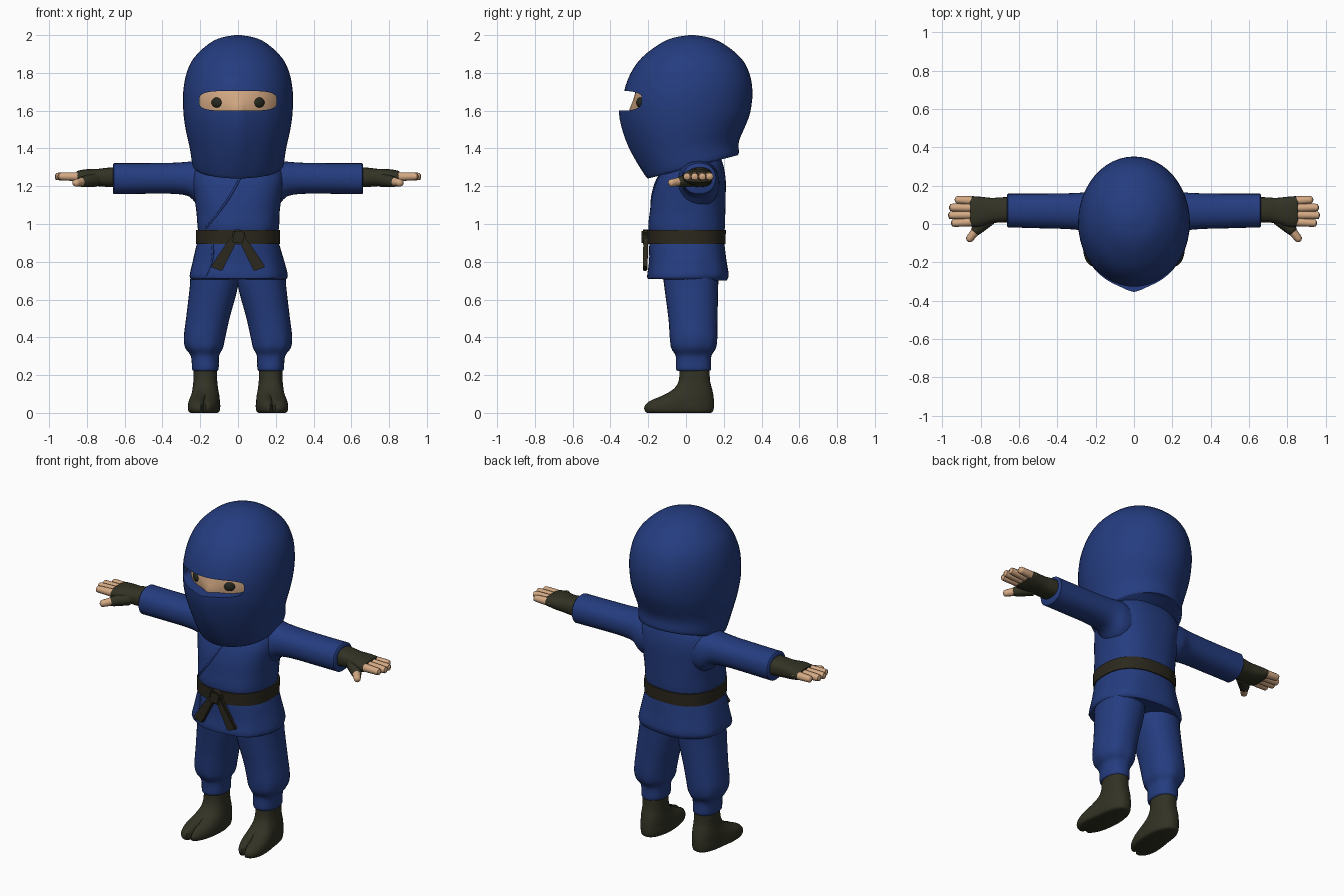
import bpy, bmesh, math
from mathutils import Vector

if "Cube" in bpy.data.objects:
    bpy.data.objects.remove(bpy.data.objects["Cube"])


def material(name, rgb):
    m = bpy.data.materials.new(name)
    m.diffuse_color = (*rgb, 1)
    m.use_nodes = True
    m.node_tree.nodes["Principled BSDF"].inputs["Base Color"].default_value = m.diffuse_color
    return m


BLUE = material("blue_cloth", (0.018, 0.046, 0.215))
OLIVE = material("dark_olive", (0.032, 0.032, 0.018))
BELT = material("belt_brown", (0.024, 0.021, 0.012))
SKIN = material("skin", (0.66, 0.40, 0.23))
EYE = material("eye_dark", (0.02, 0.023, 0.014))


def finish(name, bm, mat, mirror=False, angle=50):
    bmesh.ops.recalc_face_normals(bm, faces=bm.faces)
    me = bpy.data.meshes.new(name)
    bm.to_mesh(me)
    bm.free()
    me.materials.append(mat)
    ob = bpy.data.objects.new(name, me)
    bpy.context.collection.objects.link(ob)
    smooth(ob, angle)
    if mirror:
        ob.modifiers.new("mirror", "MIRROR")
    return ob


def smooth(ob, angle=50):
    bpy.ops.object.select_all(action="DESELECT")
    bpy.context.view_layer.objects.active = ob
    ob.select_set(True)
    bpy.ops.object.shade_smooth_by_angle(angle=math.radians(angle))


def spline(rows, steps):
    """Catmull-Rom interpolation between section rows."""
    out = []
    for i in range(len(rows) - 1):
        p = [rows[max(i - 1, 0)], rows[i], rows[i + 1], rows[min(i + 2, len(rows) - 1)]]
        for k in range(steps):
            t = k / steps
            out.append([0.5 * (2 * b + (c - a) * t + (2 * a - 5 * b + 4 * c - d) * t * t
                               + (3 * b - a - 3 * c + d) * t ** 3) for a, b, c, d in zip(*p)])
    return out + [list(rows[-1])]


def loft(rows, n=32, axis="z", power=2.0, steps=3):
    """Rows: position, centre u, centre v, radius u, radius v, tilt, waviness."""
    bm = bmesh.new()
    rows = [tuple(r) + (0,) * (7 - len(r)) for r in rows]
    rings = []
    for t, cu, cv, ru, rv, tilt, wave in spline(rows, steps):
        ring = []
        for i in range(n):
            a = 2 * math.pi * i / n
            c, s = math.cos(a), math.sin(a)
            f = 1 + wave * math.cos(7 * a)
            u = cu + f * ru * math.copysign(abs(c) ** (2 / power), c)
            v = cv + f * rv * math.copysign(abs(s) ** (2 / power), s)
            ring.append(bm.verts.new((u, v, t + tilt * v) if axis == "z" else (t, u, v)))
        rings.append(ring)
    for a, b in zip(rings, rings[1:]):
        for i in range(n):
            j = (i + 1) % n
            bm.faces.new((a[i], a[j], b[j], b[i]))
    bm.faces.new(rings[0])
    bm.faces.new(rings[-1])
    return bm


def finger(name, p, q, r1, r2, mat):
    p, q = Vector(p), Vector(q)
    d = q - p
    L = d.length
    bm = loft([(0, 0, 0, r1, r1), (L - r2, 0, 0, r2, r2), (L - 0.3 * r2, 0, 0, 0.75 * r2, 0.75 * r2),
               (L, 0, 0, 0.2 * r2, 0.2 * r2)], n=12, steps=2)
    rot = d.to_track_quat("Z", "Y")
    for v in bm.verts:
        v.co = p + rot @ v.co
    return finish(name, bm, mat, True, 70)


def prism(outline, y0, y1):
    """Extrude an xz outline along y."""
    bm = bmesh.new()
    f = bm.faces.new([bm.verts.new((x, y0, z)) for x, z in outline])
    r = bmesh.ops.extrude_face_region(bm, geom=[f])
    bmesh.ops.translate(bm, vec=(0, y1 - y0, 0),
                        verts=[g for g in r["geom"] if isinstance(g, bmesh.types.BMVert)])
    return bm


# Hood: front and back extents per height, slanted lower rim
hood_rows = [(z, 0, (f + b) / 2, rx, (b - f) / 2, tilt) for z, f, b, rx, tilt in [
    (1.293, -0.20, 0.275, 0.232, 0.26), (1.31, -0.213, 0.28, 0.242, 0.25),
    (1.40, -0.268, 0.28, 0.255, 0.13), (1.50, -0.315, 0.31, 0.277, 0.03),
    (1.59, -0.335, 0.34, 0.289, 0), (1.70, -0.328, 0.352, 0.29, 0), (1.80, -0.292, 0.335, 0.272, 0),
    (1.88, -0.235, 0.29, 0.233, 0), (1.95, -0.145, 0.205, 0.16, 0),
    (1.985, -0.07, 0.13, 0.095, 0), (2.0, 0.015, 0.045, 0.015, 0)]]
bm = loft(hood_rows, n=48)
for v in bm.verts:  # mask ridge over the nose
    if v.co.y < -0.15 and v.co.z < 1.66:
        v.co.y -= 0.02 * math.exp(-(v.co.x / 0.05) ** 2) * min(1, (v.co.z - 1.22) / 0.2)
hood = finish("hood", bm, BLUE)

# Eye opening
outline = []
for i in range(48):
    a = 2 * math.pi * i / 48
    c, s = math.cos(a), math.sin(a)
    outline.append((0.205 * math.copysign(abs(c) ** 0.45, c),
                    1.652 + 0.052 * math.copysign(abs(s) ** 0.6, s)))
cutter = finish("opening_cutter", prism(outline, -0.6, -0.08), BLUE)
cutter.hide_render = True
mod = hood.modifiers.new("opening", "BOOLEAN")
mod.operation, mod.object, mod.solver = "DIFFERENCE", cutter, "EXACT"
bpy.context.view_layer.objects.active = hood
bpy.ops.object.modifier_apply(modifier="opening")
bpy.data.objects.remove(cutter)
smooth(hood, 40)

# Face with nose bridge, and eyes
bm = bmesh.new()
bmesh.ops.create_uvsphere(bm, u_segments=48, v_segments=24, radius=1)
for v in bm.verts:
    v.co = Vector((v.co.x * 0.255, v.co.y * 0.275, v.co.z * 0.26 + 1.64))
    if v.co.y < -0.1:
        v.co.y -= 0.03 * math.exp(-(v.co.x / 0.03) ** 2 - ((v.co.z - 1.59) / 0.05) ** 2)
finish("face", bm, SKIN)
bm = bmesh.new()
bmesh.ops.create_uvsphere(bm, u_segments=20, v_segments=12, radius=1)
for v in bm.verts:
    v.co = Vector((v.co.x * 0.027 + 0.113, v.co.y * 0.018 - 0.242 + v.co.x * 0.012, v.co.z * 0.027 + 1.643))
finish("eyes", bm, EYE, True)

# Jacket with flared skirt
jacket = finish("jacket", loft([
    (0.705, 0, 0.01, 0.245, 0.205, -0.02, 0.01), (0.725, 0, 0.01, 0.26, 0.215, 0.02, 0.015),
    (0.80, 0, 0.01, 0.243, 0.205, 0, 0.012), (0.88, 0, 0.005, 0.222, 0.2),
    (0.93, 0, 0.005, 0.208, 0.195), (0.985, 0, 0.003, 0.216, 0.203, 0, 0.008),
    (1.06, 0, 0.008, 0.22, 0.2), (1.15, 0, 0.015, 0.232, 0.195), (1.24, 0, 0.03, 0.245, 0.18),
    (1.32, 0, 0.05, 0.225, 0.145), (1.38, 0, 0.06, 0.14, 0.11)], n=48, power=2.4), BLUE)

# Jacket overlap seam laid on the cloth
bpy.context.view_layer.update()
for name, ends in (("lapel_seam", ((0.02, 1.26), (-0.17, 0.98))), ("skirt_seam", ((-0.135, 0.89), (-0.17, 0.73)))):
    pts = []
    for i in range(13):
        t = i / 12
        x, z = [a + (b - a) * t for a, b in zip(*ends)]
        hit, loc, nor, _ = jacket.ray_cast((x + 0.015 * math.sin(math.pi * t), -1, z), (0, 1, 0))
        if hit:
            pts.append(loc)
    cu = bpy.data.curves.new(name, "CURVE")
    cu.dimensions, cu.bevel_depth, cu.bevel_resolution = "3D", 0.006, 2
    sp = cu.splines.new("POLY")
    sp.points.add(len(pts) - 1)
    for p, co in zip(sp.points, pts):
        p.co = (*co, 1)
    cu.materials.append(BLUE)
    bpy.context.collection.objects.link(bpy.data.objects.new(name, cu))

# Belt, knot and hanging ends
finish("belt", loft([(0.892, 0, 0.004, 0.205, 0.19), (0.894, 0, 0.004, 0.222, 0.205),
                     (0.93, 0, 0.004, 0.223, 0.206), (0.968, 0, 0.003, 0.222, 0.208),
                     (0.97, 0, 0.003, 0.2, 0.19)], n=48, power=2.4, steps=1), BELT)
bm = prism([(-0.04, 0.895), (0.03, 0.89), (0.043, 0.95), (0.02, 0.97), (-0.025, 0.97)], -0.235, -0.19)
bmesh.ops.bevel(bm, geom=bm.edges[:], offset=0.008, segments=2, affect="EDGES")
finish("belt_knot", bm, BELT)
bm = prism([(-0.005, 0.93), (0.04, 0.93), (0.145, 0.773), (0.085, 0.75)], -0.225, -0.2)
for v in bm.verts:  # ends follow the skirt
    v.co.y -= 0.004 if v.co.z < 0.8 else 0
bmesh.ops.bevel(bm, geom=bm.edges[:], offset=0.005, segments=2, affect="EDGES")
finish("belt_ends", bm, BELT, True)

# Sleeves
finish("sleeves", loft([
    (0.08, 0.06, 1.21, 0.11, 0.12), (0.20, 0.065, 1.215, 0.112, 0.122), (0.26, 0.065, 1.238, 0.1, 0.092),
    (0.35, 0.067, 1.242, 0.093, 0.082), (0.50, 0.068, 1.241, 0.09, 0.081), (0.64, 0.07, 1.24, 0.088, 0.082),
    (0.657, 0.07, 1.24, 0.088, 0.082), (0.663, 0.07, 1.24, 0.08, 0.074)], axis="x", power=2.2), BLUE, True)

# Fingerless gloves, fingers and thumbs
finish("gloves", loft([
    (0.62, 0.075, 1.248, 0.066, 0.055), (0.70, 0.073, 1.247, 0.066, 0.05), (0.74, 0.07, 1.246, 0.066, 0.046),
    (0.80, 0.064, 1.248, 0.078, 0.042), (0.84, 0.065, 1.25, 0.08, 0.034), (0.855, 0.066, 1.25, 0.077, 0.028)],
    n=24, axis="x", power=2.5), OLIVE, True)
for i, tip in enumerate((0.955, 0.97, 0.965, 0.935)):
    finger("finger_%d" % (i + 1), (0.82, 0.012 + 0.036 * i, 1.25),
           (tip, 0.004 + 0.041 * i, 1.252), 0.024, 0.02, SKIN)
finger("glove_thumb", (0.755, 0.03, 1.235), (0.84, -0.048, 1.22), 0.038, 0.029, OLIVE)
finger("thumb", (0.80, -0.005, 1.228), (0.868, -0.09, 1.216), 0.026, 0.02, SKIN)

# Baggy trousers gathered above narrow cuffs
finish("trousers", loft([
    (0.222, 0.173, 0.04, 0.058, 0.08), (0.23, 0.173, 0.04, 0.07, 0.092), (0.28, 0.173, 0.04, 0.072, 0.092, 0, 0.01),
    (0.31, 0.174, 0.04, 0.078, 0.097, 0, 0.03), (0.345, 0.177, 0.04, 0.1, 0.118, 0, 0.03),
    (0.40, 0.176, 0.04, 0.11, 0.126, 0, 0.01), (0.50, 0.16, 0.037, 0.115, 0.13),
    (0.66, 0.129, 0.028, 0.127, 0.142), (0.74, 0.123, 0.025, 0.125, 0.147), (0.82, 0.11, 0.02, 0.1, 0.14)],
    power=2.2), BLUE, True)

# Split-toe boots
bm = loft([(z, 0.173, (f + b) / 2, rx, (b - f) / 2) for z, f, b, rx in [
    (0.008, -0.205, 0.13, 0.065), (0.016, -0.218, 0.143, 0.076), (0.04, -0.222, 0.148, 0.08),
    (0.07, -0.195, 0.148, 0.078), (0.10, -0.125, 0.145, 0.074), (0.135, -0.065, 0.138, 0.068),
    (0.18, -0.038, 0.127, 0.063), (0.25, -0.034, 0.125, 0.062)]], n=48, power=2.3)
for v in bm.verts:
    w = max(0, -v.co.y)
    groove = math.exp(-((v.co.x - 0.16) / 0.008) ** 2) * min(1, max(0, (w - 0.08) / 0.08))
    v.co.y += 0.04 * groove
    v.co.x += (v.co.x - 0.173) * w * 0.6 + w * 0.11
    v.co.z -= 0.008
finish("boots", bm, OLIVE, True, 60)
